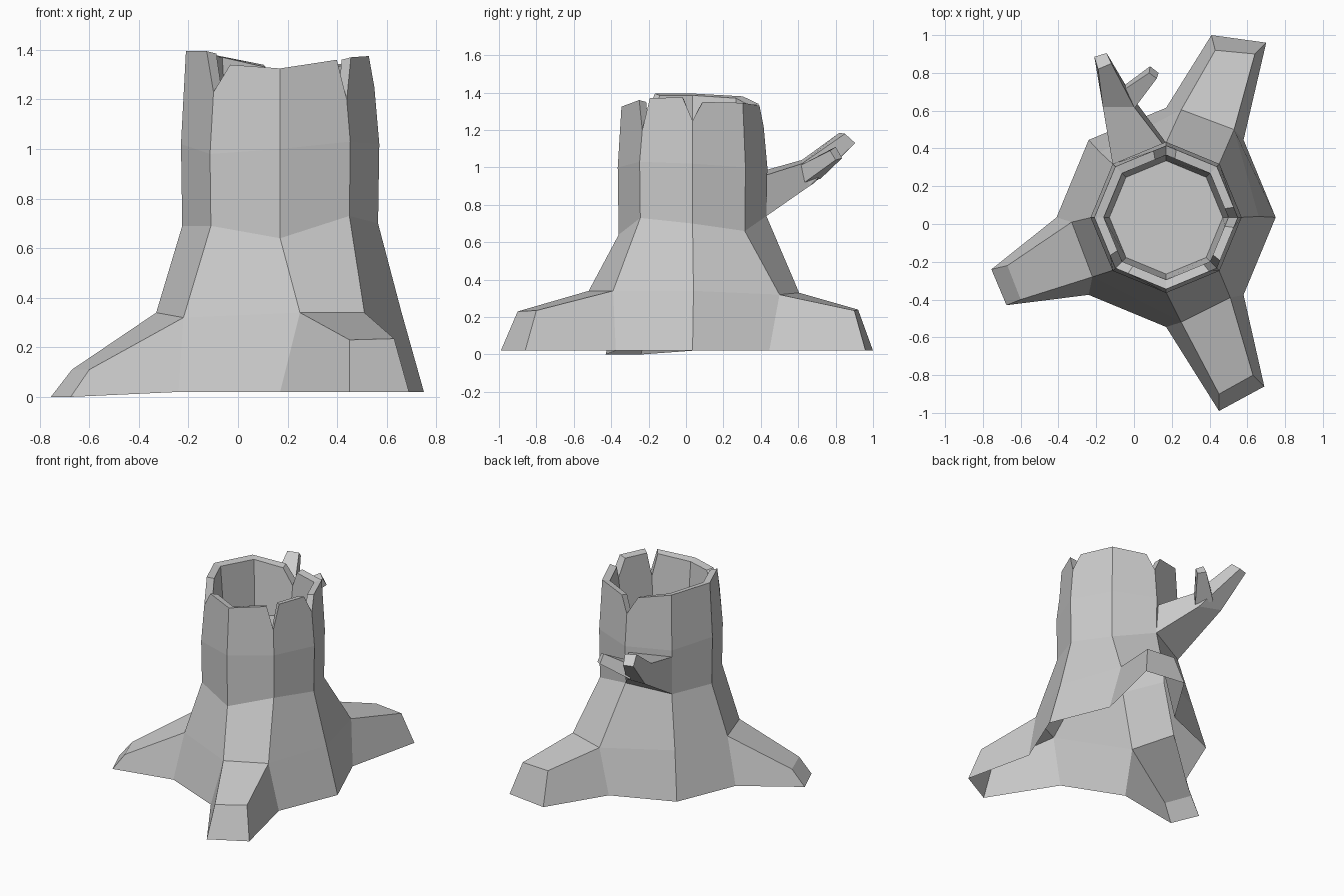
import bpy, bmesh, math
from mathutils import Vector

if "Cube" in bpy.data.objects:
    bpy.data.objects.remove(bpy.data.objects["Cube"])

CX, CY = 0.17, 0.035


def finish(bm, name):
    bmesh.ops.recalc_face_normals(bm, faces=bm.faces)
    me = bpy.data.meshes.new(name)
    bm.to_mesh(me)
    bm.free()
    ob = bpy.data.objects.new(name, me)
    bpy.context.collection.objects.link(ob)
    return ob


def corner(i, r, z):
    a = math.radians(45 * (i % 8))
    return Vector((CX + r * math.cos(a), CY + r * math.sin(a), z))


def on_octagon(t, r, z):
    i = int(t)
    return corner(i, r, z).lerp(corner(i + 1, r, z), t - i)


# Trunk: octagonal rings, open underneath
bm = bmesh.new()
flare = [(.66, .04, .34), (.53, .50, .32), (.25, .605, .33), (-.18, .38, .34),
         (-.33, .01, .34), (-.22, -.28, .32), (.25, -.52, .34), (.51, -.39, .34)]
waist_z = [.70, .66, .74, .69, .69, .69, .64, .73]
belly_z = [1.02, 1.0, 1.0, 1.0, 1.02, .98, 1.0, 1.03]
base = [bm.verts.new(corner(i, .58, .02)) for i in range(8)]
flare = [bm.verts.new(p) for p in flare]
waist = [bm.verts.new(corner(i, .395, z)) for i, z in enumerate(waist_z)]
belly = [bm.verts.new(corner(i, .40, z)) for i, z in enumerate(belly_z)]

# Roots: tip corners (top a, top b, bottom a, bottom b) on the given side
roots = {
    6: [(.45, -.90, .23), (.63, -.80, .235), (.45, -.99, .02), (.69, -.86, .02)],
    1: [(.64, .90, .235), (.43, .92, .24), (.70, .96, .02), (.41, 1.0, .02)],
    4: [(-.67, -.22, .11), (-.60, -.40, .11), (-.755, -.24, 0), (-.675, -.43, 0)],
}
for i in range(8):
    j = (i + 1) % 8
    bm.faces.new((flare[i], flare[j], waist[j], waist[i]))
    bm.faces.new((waist[i], waist[j], belly[j], belly[i]))
    if i in roots:
        ta, tb, ba, bb = [bm.verts.new(p) for p in roots[i]]
        bm.faces.new((flare[i], flare[j], tb, ta))
        bm.faces.new((ta, tb, bb, ba))
        bm.faces.new((base[i], flare[i], ta, ba))
        bm.faces.new((base[j], flare[j], tb, bb))
    else:
        bm.faces.new((base[i], base[j], flare[j], flare[i]))

# Broken rim: (position around octagon, height), with notches
rim = [(0, 1.25), (.2, 1.35), (1, 1.345), (1.8, 1.33), (2, 1.22), (2.25, 1.34),
       (3, 1.38), (4, 1.395), (4.75, 1.395), (5, 1.23), (5.25, 1.34), (6, 1.325),
       (6.85, 1.36), (7, 1.20), (7.15, 1.37), (7.8, 1.375)]
outer = [bm.verts.new(on_octagon(t, .38, z)) for t, z in rim]
inner = [bm.verts.new(on_octagon(t, .33, z - .01)) for t, z in rim]
floor = [bm.verts.new(corner(i, .30, 1.0)) for i in range(8)]
n = len(rim)
for k in range(n):
    m = (k + 1) % n
    bm.faces.new((outer[k], outer[m], inner[m], inner[k]))
for i in range(8):
    j = (i + 1) % 8
    ks = [k for k in range(n) if i <= rim[k][0] <= i + 1]
    if i == 7:
        ks.append(0)
    bm.faces.new([belly[i], belly[j]] + [outer[k] for k in reversed(ks)])
    bm.faces.new([floor[i], floor[j]] + [inner[k] for k in reversed(ks)])
bm.faces.new(floor)
finish(bm, "trunk_with_roots")


# Branches: lofts through four-cornered sections
def loft(name, sections):
    bm = bmesh.new()
    rings = [[bm.verts.new(p) for p in s] for s in sections]
    for a, b in zip(rings, rings[1:]):
        for k in range(4):
            m = (k + 1) % 4
            bm.faces.new((a[k], a[m], b[m], b[k]))
    bm.faces.new(rings[-1])
    bm.faces.new(rings[0])
    return finish(bm, name)


loft("branch", [
    [(-.11, .31, .69), (.17, .43, .74), (.17, .40, .95), (-.11, .30, .95)],
    [(-.165, .69, .92), (0, .66, .90), (0, .62, 1.02), (-.165, .62, 1.04)],
    [(-.21, .885, 1.13), (-.145, .905, 1.13), (-.12, .85, 1.18), (-.19, .82, 1.185)],
])
loft("twig", [
    [(-.07, .72, .94), (0, .62, .91), (0, .61, 1.01), (-.07, .70, 1.03)],
    [(.085, .835, 1.05), (.13, .80, 1.04), (.12, .77, 1.09), (.08, .80, 1.11)],
])
